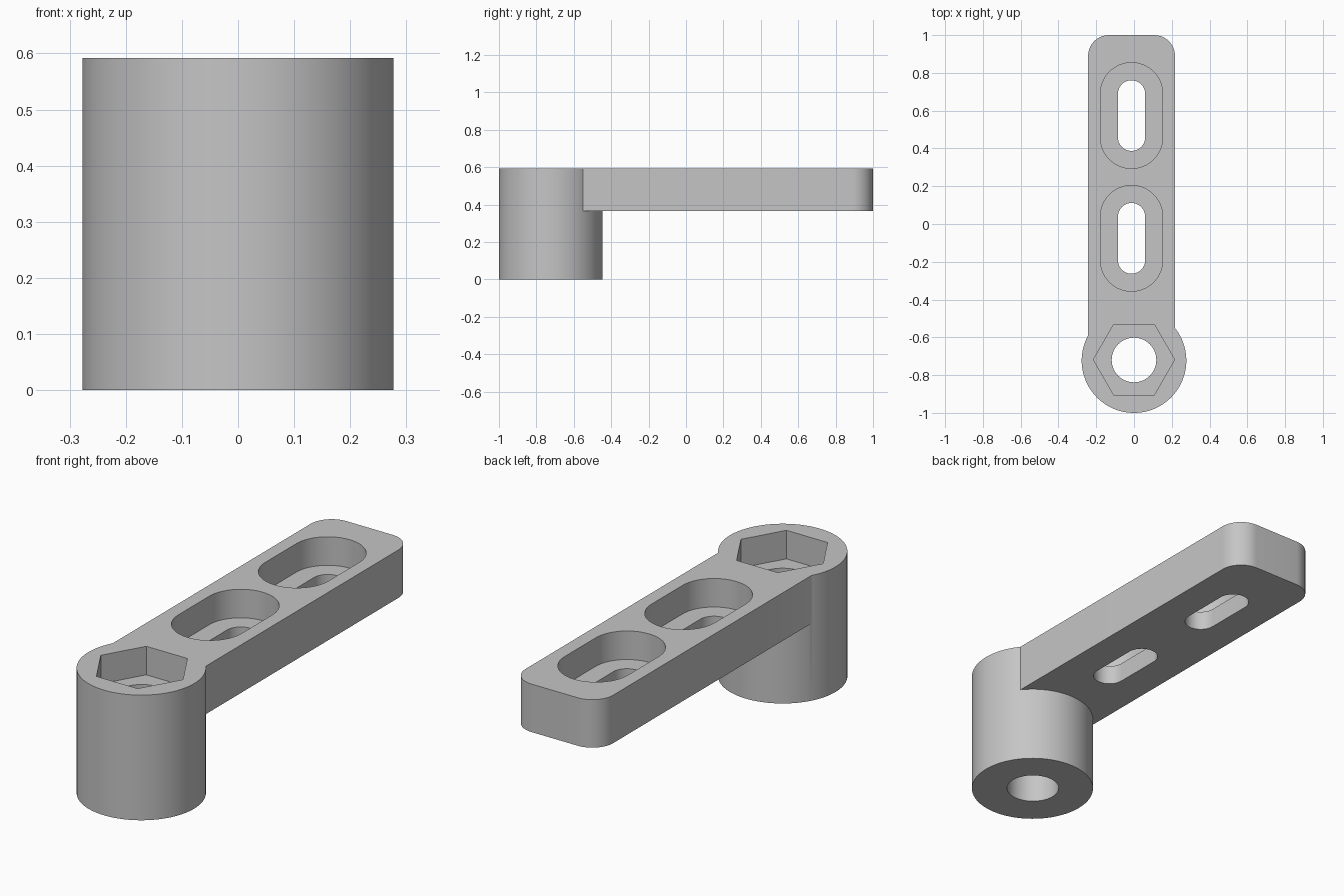
import bpy
import bmesh
from math import cos, sin, pi, radians

default_cube = bpy.data.objects.get("Cube")
if default_cube:
    bpy.data.objects.remove(default_cube, do_unlink=True)

TOP, ARM_BOTTOM, FLOOR = 0.592, 0.365, 0.457
HUB_Y, ARM_X = -0.723, -0.013
OVER = 0.1  # how far cutters reach past the surfaces


def arc(cx, cy, r, start, sweep, steps):
    """Points along an arc, both ends included."""
    angles = [radians(start + sweep * i / steps) for i in range(steps + 1)]
    return [(cx + r * cos(a), cy + r * sin(a)) for a in angles]


def circle(cx, cy, r, sides):
    return arc(cx, cy, r, 0, 360, sides)[:-1]


def slot(cx, cy, r, half_straight):
    return (arc(cx, cy + half_straight, r, 0, 180, 32)
            + arc(cx, cy - half_straight, r, 180, 180, 32))


def prism(name, outline, z0, z1):
    """Extrude a flat outline between two heights."""
    bm = bmesh.new()
    face = bm.faces.new([bm.verts.new((x, y, z0)) for x, y in outline])
    result = bmesh.ops.extrude_face_region(bm, geom=[face])
    raised = [v for v in result["geom"] if isinstance(v, bmesh.types.BMVert)]
    bmesh.ops.translate(bm, verts=raised, vec=(0, 0, z1 - z0))
    bmesh.ops.recalc_face_normals(bm, faces=bm.faces)
    mesh = bpy.data.meshes.new(name)
    bm.to_mesh(mesh)
    bm.free()
    obj = bpy.data.objects.new(name, mesh)
    bpy.context.collection.objects.link(obj)
    return obj


def combine(target, tool, operation):
    """Apply a boolean and discard the tool."""
    mod = target.modifiers.new("combine", "BOOLEAN")
    mod.operation, mod.solver, mod.object = operation, "EXACT", tool
    bpy.context.view_layer.objects.active = target
    bpy.ops.object.modifier_apply(modifier=mod.name)
    bpy.data.objects.remove(tool, do_unlink=True)


# Round hub with the flat arm joined to its top
bracket = prism("bracket_arm", circle(0, HUB_Y, 0.277, 128), 0, TOP)
half, corner = 0.23, 0.11
arm_outline = ([(ARM_X - half, HUB_Y), (ARM_X + half, HUB_Y)]
               + arc(ARM_X + half - corner, 1 - corner, corner, 0, 90, 16)
               + arc(ARM_X - half + corner, 1 - corner, corner, 90, 90, 16))
combine(bracket, prism("arm", arm_outline, ARM_BOTTOM, TOP), "UNION")

# Bolt hole and hexagonal nut pocket
cutters = [prism("bolt_hole", circle(0, HUB_Y + 0.003, 0.118, 64), -OVER, TOP + OVER),
           prism("nut_pocket", circle(0, HUB_Y + 0.005, 0.215, 6), FLOOR, TOP + OVER)]

# Two stepped slots along the arm
for y in (-0.076, 0.574):
    cutters.append(prism("slot_recess", slot(ARM_X, y, 0.165, 0.115), FLOOR, TOP + OVER))
    cutters.append(prism("slot_hole", slot(ARM_X, y, 0.072, 0.115),
                         ARM_BOTTOM - OVER, TOP + OVER))
for cutter in cutters:
    combine(bracket, cutter, "DIFFERENCE")

# Plain grey finish
grey = bpy.data.materials.new("plain grey")
grey.use_nodes = True
color = (0.56, 0.56, 0.56, 1)
grey.diffuse_color = color
grey.node_tree.nodes["Principled BSDF"].inputs["Base Color"].default_value = color
bracket.data.materials.clear()
bracket.data.materials.append(grey)

bpy.ops.object.select_all(action="DESELECT")
bracket.select_set(True)
bpy.context.view_layer.objects.active = bracket
bpy.ops.object.shade_smooth_by_angle(angle=radians(30))
